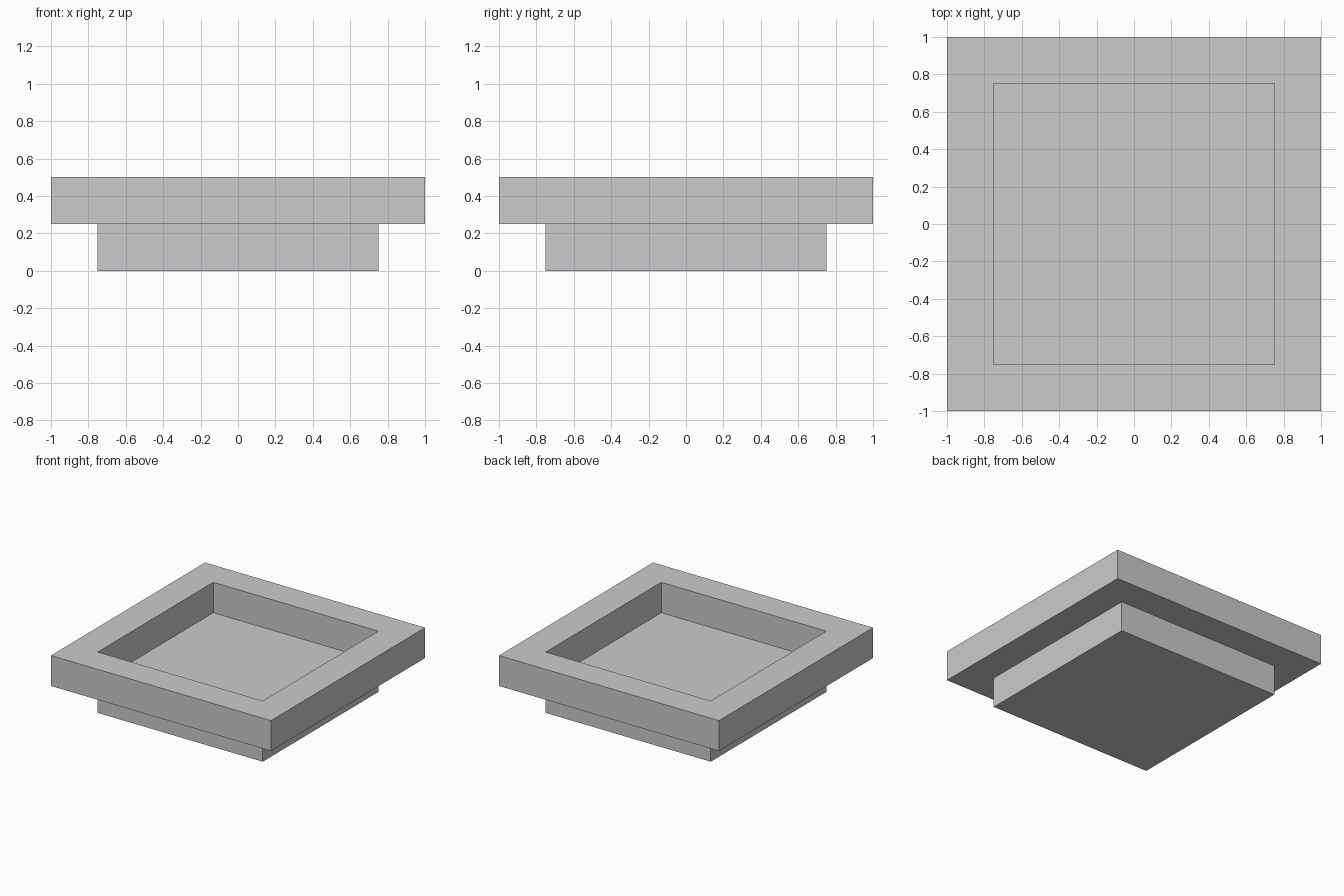
import bpy, bmesh
from mathutils import Matrix, Vector

if "Cube" in bpy.data.objects:
    bpy.data.objects.remove(bpy.data.objects["Cube"])

OUTER, INNER, STEP = 1.0, 0.75, 0.25


def make_object(name, bm):
    bmesh.ops.recalc_face_normals(bm, faces=bm.faces)
    mesh = bpy.data.meshes.new(name)
    bm.to_mesh(mesh)
    bm.free()
    obj = bpy.data.objects.new(name, mesh)
    bpy.context.collection.objects.link(obj)
    return obj


# Lower block: its top is the floor of the recess
bm = bmesh.new()
bmesh.ops.create_cube(bm, size=1, matrix=Matrix.Translation((0, 0, STEP / 2))
                      @ Matrix.Diagonal((2 * INNER, 2 * INNER, STEP, 1)))
make_object("base_block", bm)

# Upper square rim: inset a square, drop the centre, extrude the ring upward
bm = bmesh.new()
bmesh.ops.create_grid(bm, x_segments=1, y_segments=1, size=OUTER,
                      matrix=Matrix.Translation((0, 0, STEP)))
centre = bm.faces[:]
bmesh.ops.inset_region(bm, faces=centre, thickness=OUTER - INNER,
                       use_boundary=True, use_even_offset=True)
bmesh.ops.delete(bm, geom=centre, context='FACES_ONLY')
ring = bmesh.ops.extrude_face_region(bm, geom=bm.faces[:], use_keep_orig=True)
top = [g for g in ring["geom"] if isinstance(g, bmesh.types.BMVert)]
bmesh.ops.translate(bm, verts=top, vec=Vector((0, 0, STEP)))
make_object("square_rim", bm)
